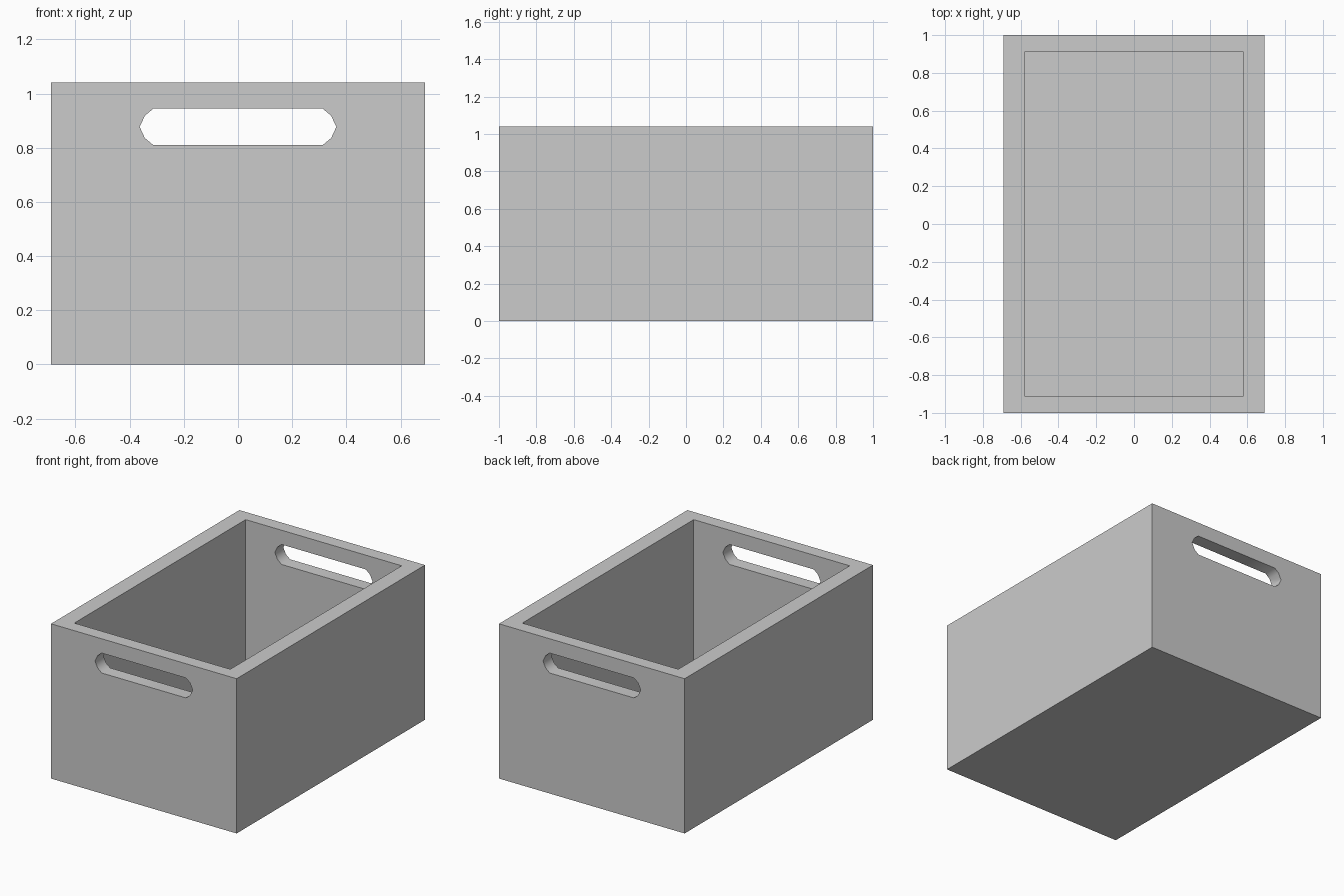
import bpy, bmesh, math

if "Cube" in bpy.data.objects:
    bpy.data.objects.remove(bpy.data.objects["Cube"])

W, L, H = 0.69, 1.0, 1.04      # outer half width, half length, height
IW, IL, FLOOR = 0.58, 0.91, 0.08


def prism(name, profile, offset):
    """Extrude a closed profile of 3D points along an offset vector."""
    bm = bmesh.new()
    face = bm.faces.new([bm.verts.new(p) for p in profile])
    ext = bmesh.ops.extrude_face_region(bm, geom=[face])
    verts = [g for g in ext["geom"] if isinstance(g, bmesh.types.BMVert)]
    bmesh.ops.translate(bm, verts=verts, vec=offset)
    bmesh.ops.recalc_face_normals(bm, faces=bm.faces[:])
    mesh = bpy.data.meshes.new(name)
    bm.to_mesh(mesh)
    bm.free()
    obj = bpy.data.objects.new(name, mesh)
    bpy.context.collection.objects.link(obj)
    return obj


def rect(w, l, z):
    return [(-w, -l, z), (w, -l, z), (w, l, z), (-w, l, z)]


# Outer block of the crate
crate = prism("crate", rect(W, L, 0), (0, 0, H))

# Inner hollow, open at the top
hollow = prism("hollow_cutter", rect(IW, IL, FLOOR), (0, 0, H))

# Handle slot with faceted round ends, cut through both end walls
end = [(0.313, -0.067), (0.344, -0.041), (0.363, 0), (0.344, 0.041), (0.313, 0.067)]
slot = [(x, -1.2, 0.877 + z) for x, z in end]
slot += [(-x, -1.2, 0.877 - z) for x, z in end]
handle = prism("handle_cutter", slot, (0, 2.4, 0))

# Cut and apply
bpy.context.view_layer.objects.active = crate
crate.select_set(True)
for cutter in (hollow, handle):
    cutter.hide_render = True
    mod = crate.modifiers.new(cutter.name, "BOOLEAN")
    mod.operation = "DIFFERENCE"
    mod.solver = "EXACT"
    mod.object = cutter
    bpy.ops.object.modifier_apply(modifier=mod.name)
    bpy.data.objects.remove(cutter)

# Soft handle ends, crisp corners everywhere else
bpy.ops.object.shade_smooth_by_angle(angle=math.radians(60))
